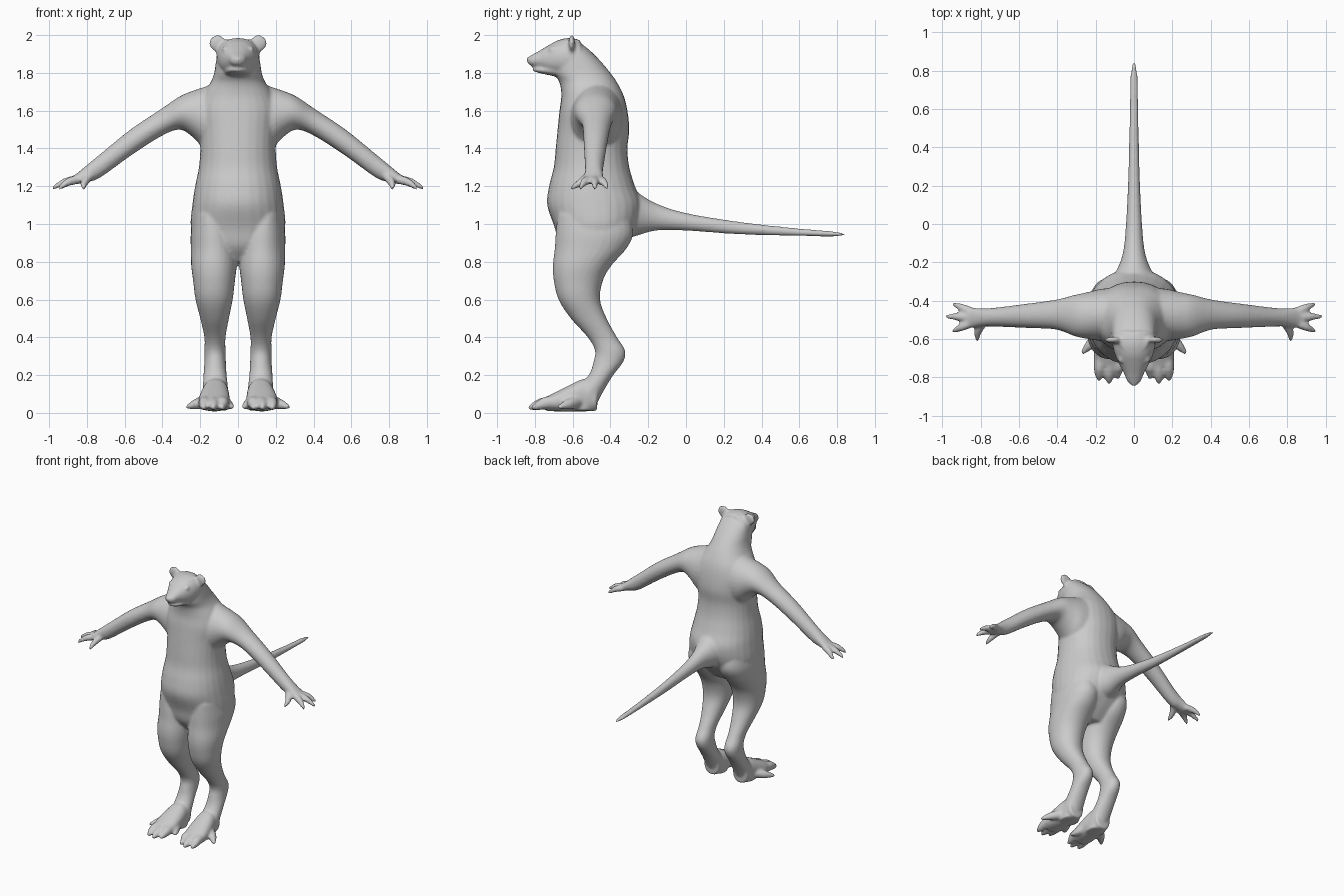
import bpy, bmesh, math
from mathutils import Vector

bm = bmesh.new()
X, Y, Z = Vector((1, 0, 0)), Vector((0, 1, 0)), Vector((0, 0, 1))


def skin(rings, n=28):
    """Close a list of (centre, u, v, exponent) sections into a solid."""
    rows = []
    for c, u, v, e in rings:
        row = []
        for i in range(n):
            a = 2 * math.pi * i / n
            ca, sa = math.cos(a), math.sin(a)
            p = c + u * math.copysign(abs(ca) ** (2 / e), ca) + v * math.copysign(abs(sa) ** (2 / e), sa)
            row.append(bm.verts.new(p))
        rows.append(row)
    fs = [bm.faces.new(rows[0]), bm.faces.new(rows[-1][::-1])]
    for a, b in zip(rows, rows[1:]):
        for i in range(n):
            j = (i + 1) % n
            fs.append(bm.faces.new((a[i], b[i], b[j], a[j])))
    bmesh.ops.recalc_face_normals(bm, faces=fs)


def spline(rows, steps=4):
    """Catmull-Rom through rows of numbers."""
    out = []
    for i in range(len(rows) - 1):
        p = [rows[max(0, min(len(rows) - 1, i + k))] for k in (-1, 0, 1, 2)]
        for s in range(steps):
            t = s / steps
            out.append([0.5 * (2 * b + (c - a) * t + (2 * a - 5 * b + 4 * c - d) * t * t
                               + (3 * b - a - 3 * c + d) * t ** 3) for a, b, c, d in zip(*p)])
    return out + [list(rows[-1])]


def loft(axis, rows, e=2.2, s=1):
    """rows: position on axis, then min/max on each of the two other axes."""
    o = {'x': (X, Y, Z), 'y': (Y, X, Z), 'z': (Z, X, Y)}[axis]
    rings = []
    for t, a0, a1, b0, b1 in spline(rows):
        c = o[0] * t + o[1] * (a0 + a1) / 2 + o[2] * (b0 + b1) / 2
        c.x *= s
        rings.append((c, o[1] * max(.003, (a1 - a0) / 2), o[2] * max(.003, (b1 - b0) / 2), e))
    skin(rings)


def tube(rows, s=1):
    """rows: x, y, z, radius."""
    pts = spline(rows)
    d = Vector(pts[-1][:3]) - Vector(pts[0][:3])
    d.x *= s
    u = d.normalized().orthogonal().normalized()
    v = d.normalized().cross(u)
    skin([(Vector((x * s, y, z)), u * r, v * r, 2) for x, y, z, r in pts], 14)


def ball(c, r):
    k = [math.pi * i / 10 for i in range(11)]
    skin([(Vector(c) + Z * -math.cos(a) * r[2], X * max(.001, math.sin(a) * r[0]),
           Y * max(.001, math.sin(a) * r[1]), 2) for a in k], 20)


# torso, pelvis and neck
loft('z', [(.80, -.14, .14, -.61, -.41), (.88, -.21, .21, -.67, -.33), (.98, -.25, .25, -.695, -.26),
           (1.1, -.242, .242, -.735, -.235), (1.2, -.227, .227, -.725, -.27), (1.3, -.207, .207, -.70, -.30),
           (1.4, -.20, .20, -.69, -.31), (1.5, -.205, .205, -.68, -.30), (1.6, -.215, .215, -.67, -.31),
           (1.68, -.19, .19, -.66, -.33), (1.75, -.145, .145, -.67, -.365), (1.8, -.126, .126, -.70, -.40),
           (1.86, -.117, .117, -.70, -.45), (1.92, -.105, .105, -.69, -.51), (1.975, -.07, .07, -.66, -.58)])

# head, lower jaw and nose
loft('y', [(-.56, -.11, .11, 1.78, 1.975), (-.62, -.113, .113, 1.78, 1.985), (-.68, -.10, .10, 1.785, 1.972),
           (-.73, -.078, .078, 1.80, 1.945), (-.78, -.052, .052, 1.827, 1.915), (-.82, -.036, .036, 1.838, 1.893),
           (-.838, -.018, .018, 1.85, 1.878)])
loft('y', [(-.66, -.08, .08, 1.775, 1.84), (-.75, -.058, .058, 1.793, 1.835), (-.79, -.04, .04, 1.803, 1.828),
           (-.812, -.018, .018, 1.81, 1.824)])
ball((0, -.83, 1.872), (.022, .016, .015))

# tail
loft('y', [(-.36, -.15, .15, .92, 1.22), (-.27, -.105, .105, .935, 1.175), (-.16, -.06, .06, .965, 1.11),
           (0, -.042, .042, .965, 1.058), (.28, -.029, .029, .945, 1.012), (.58, -.023, .023, .937, .978),
           (.77, -.019, .019, .934, .962), (.845, -.006, .006, .938, .949)], 2)

for s in (1, -1):
    # ear and eye
    for dx, dz, r in ((0, 0, .046), (-.02, -.025, .04)):
        ball((s * (.108 + dx), -.605, 1.957 + dz), (r, .017, r * .95))
    ball((s * .066, -.705, 1.925), (.02, .022, .016))
    # arm
    loft('x', [(.10, -.62, -.33, 1.36, 1.755), (.18, -.61, -.34, 1.40, 1.725), (.24, -.60, -.355, 1.46, 1.705),
               (.31, -.585, -.37, 1.50, 1.675), (.41, -.55, -.395, 1.463, 1.607), (.57, -.542, -.417, 1.36, 1.50),
               (.73, -.535, -.437, 1.245, 1.37), (.80, -.535, -.44, 1.222, 1.312),
               (.85, -.54, -.435, 1.212, 1.27), (.885, -.53, -.44, 1.212, 1.245)], 2, s)
    # thumb and fingers
    tube([(.79, -.52, 1.25, .024), (.815, -.565, 1.215, .02), (.818, -.61, 1.188, .009)], s)
    for y0, y1, x1 in ((-.458, -.415, .945), (-.485, -.482, .985), (-.515, -.562, .95)):
        tube([(.85, y0, 1.235, .025), (.5 * (.85 + x1), .5 * (y0 + y1), 1.222, .021), (x1, y1, 1.188, .009)], s)
    # leg
    loft('z', [(1.05, .05, .235, -.68, -.30), (.95, .01, .25, -.69, -.28), (.87, .002, .25, -.695, -.315),
               (.78, .006, .248, -.705, -.395), (.7, .016, .238, -.70, -.44), (.6, .028, .225, -.675, -.455),
               (.5, .048, .20, -.61, -.42), (.4, .066, .178, -.52, -.365), (.33, .066, .178, -.482, -.322),
               (.27, .064, .178, -.49, -.332), (.2, .06, .183, -.515, -.385), (.1, .05, .187, -.59, -.445),
               (.012, .055, .18, -.62, -.488)], 2.1, s)
    # foot
    loft('y', [(-.47, .06, .18, .01, .17), (-.54, .05, .188, .008, .18), (-.6, .045, .2, .008, .155),
               (-.68, .045, .21, .008, .115), (-.74, .06, .20, .01, .085)], 2.3, s)
    # toes
    for xa, xb, yb in ((.08, .085, -.80), (.127, .13, -.825), (.172, .182, -.81)):
        tube([(xa, -.67, .06, .036), ((xa + xb) / 2, -.745, .052, .033), (xb, yb + .025, .038, .024), (xb, yb - .01, .025, .008)], s)
    tube([(.17, -.58, .06, .035), (.225, -.625, .045, .028), (.272, -.675, .03, .01)], s)
    tube([(.08, -.62, .06, .035), (.05, -.675, .042, .026), (.028, -.715, .03, .01)], s)

mesh = bpy.data.meshes.new("creature_body")
bm.to_mesh(mesh)
bm.free()
body = bpy.data.objects.new("creature_body", mesh)
bpy.context.collection.objects.link(body)

# fuse the parts into one soft skin
rm = body.modifiers.new("fuse", 'REMESH')
rm.mode = 'VOXEL'
rm.voxel_size = .0085
rm.use_smooth_shade = True
sm = body.modifiers.new("soften", 'SMOOTH')
sm.factor = .5
sm.iterations = 7

grey = bpy.data.materials.new("plain_grey")
grey.diffuse_color = (.6, .6, .6, 1)
mesh.materials.append(grey)
